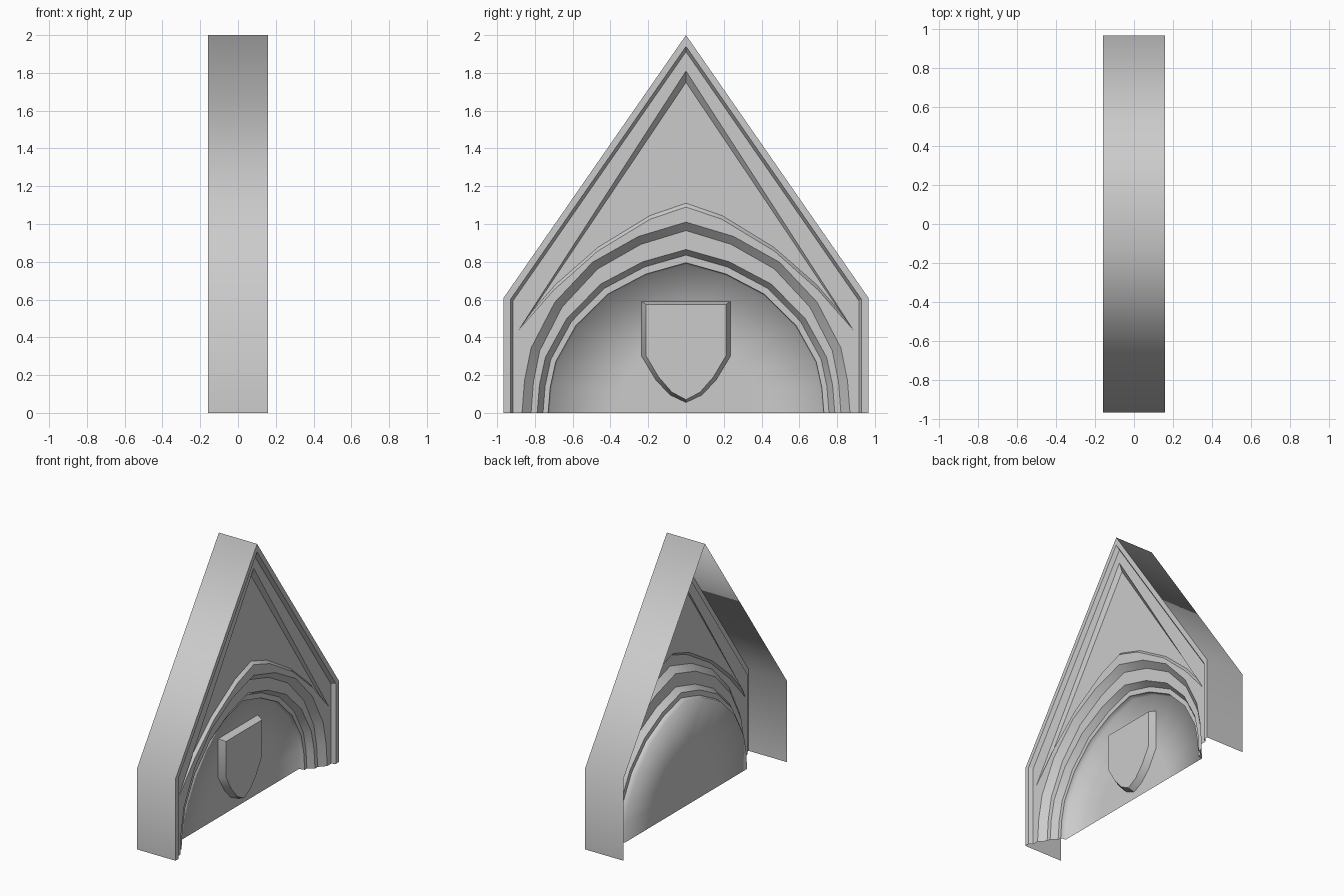
import bpy, bmesh, math

cube = bpy.data.objects.get("Cube")
if cube:
    bpy.data.objects.remove(cube)

stone = bpy.data.materials.new("grey stone")
stone.use_nodes = True
stone.diffuse_color = (0.6, 0.6, 0.6, 1)
stone.node_tree.nodes["Principled BSDF"].inputs["Base Color"].default_value = (0.6, 0.6, 0.6, 1)

# Depths along x, from the back edge to the front of the frame
BACK, FRONT, WALL, MIDDLE, LIP, PANEL = -0.158, 0.158, 0.13, 0.085, 0.04, 0.0
RECESS, SHIELD = 0.107, 0.05

# Half of a slightly pointed arch of unit width and height
ARCH = [(1, 0), (0.985, 0.17), (0.945, 0.34), (0.8, 0.58),
        (0.57, 0.79), (0.29, 0.925), (0, 1)]


def arch(width, height):
    return [(y * width, z * height) for y, z in ARCH]


def gable(width, shoulder, apex):
    return [(width, 0), (width, shoulder), (0, apex)]


def at(x, points):
    return [(x, y, z) for y, z in points]


def face(bm, points):
    """Add a half face and its mirror image across y = 0."""
    for side in (1, -1):
        bm.faces.new([bm.verts.new((x, y * side, z)) for x, y, z in points])


def band(bm, first, second):
    """Bridge two half outlines with quads."""
    for i in range(len(first) - 1):
        face(bm, [first[i], first[i + 1], second[i + 1], second[i]])


def finish(bm, name, angle, outward):
    bmesh.ops.remove_doubles(bm, verts=bm.verts, dist=0.0005)
    bm.normal_update()
    for f in bm.faces:
        if outward(f) < 0:
            f.normal_flip()
    mesh = bpy.data.meshes.new(name)
    bm.to_mesh(mesh)
    bm.free()
    mesh.materials.append(stone)
    ob = bpy.data.objects.new(name, mesh)
    bpy.context.collection.objects.link(ob)
    bpy.ops.object.select_all(action='DESELECT')
    ob.select_set(True)
    bpy.context.view_layer.objects.active = ob
    if angle:
        bpy.ops.object.shade_smooth_by_angle(angle=math.radians(angle))
    else:
        bpy.ops.object.shade_smooth()
    return ob


def forward(f):
    return f.normal.x


def away(f):
    c = f.calc_center_median()
    return f.normal.y * c.y + f.normal.z * (c.z - 0.2)


outer = gable(0.965, 0.61, 2.0)
frame_edge = gable(0.93, 0.60, 1.94)
wall_edge = gable(0.915, 0.594, 1.912)

# Deep outer strip that wraps the sides and the roof
bm = bmesh.new()
band(bm, at(BACK, outer), at(FRONT, outer))
finish(bm, "roof_and_side_strip", None, away)

# Raised rim along the gable
bm = bmesh.new()
band(bm, at(FRONT, outer), at(FRONT, frame_edge))
band(bm, at(FRONT, frame_edge), at(WALL, wall_edge))
finish(bm, "gable_rim", 30, forward)

# Gable wall with its recessed triangle above the arch
recess_top = [(0, 1.81), (0.885, 0.44), (0.70, 0.65), (0.47, 0.855), (0.19, 1.025), (0, 1.09)]
recess_floor = [(0, 1.75), (0.82, 0.53), (0.69, 0.68), (0.465, 0.877), (0.19, 1.045), (0, 1.11)]
arch_top = arch(0.868, 1.01)
bm = bmesh.new()
face(bm, at(WALL, wall_edge + recess_top + arch_top[::-1]))
band(bm, at(WALL, recess_top), at(RECESS, recess_floor))
face(bm, at(RECESS, recess_floor))
finish(bm, "gable_wall", 30, forward)

# Stepped arch moulding
steps = [at(WALL, arch_top), at(MIDDLE, arch(0.82, 0.965)),
         at(MIDDLE, arch(0.788, 0.865)), at(LIP, arch(0.757, 0.835)),
         at(LIP, arch(0.73, 0.795))]
bm = bmesh.new()
for first, second in zip(steps, steps[1:]):
    band(bm, first, second)
finish(bm, "arch_moulding", 30, forward)

# Sunken panel under the arch, softly shaded towards its wall
border = at(PANEL, arch(0.722, 0.787))
middle = at(PANEL, arch(0.35, 0.4))
bm = bmesh.new()
band(bm, steps[-1], border)
band(bm, border, middle)
face(bm, middle + [(PANEL, 0, 0)])
finish(bm, "arch_panel", None, forward)

# Raised shield with a bevelled edge
shield_base = [(0, 0.59), (0.235, 0.59), (0.235, 0.30), (0.16, 0.175), (0.085, 0.095), (0, 0.055)]
shield_face = [(0, 0.575), (0.213, 0.575), (0.213, 0.305), (0.145, 0.19), (0.075, 0.11), (0, 0.07)]
bm = bmesh.new()
band(bm, at(PANEL, shield_base), at(SHIELD, shield_face))
face(bm, at(SHIELD, shield_face))
finish(bm, "shield", 30, forward)
